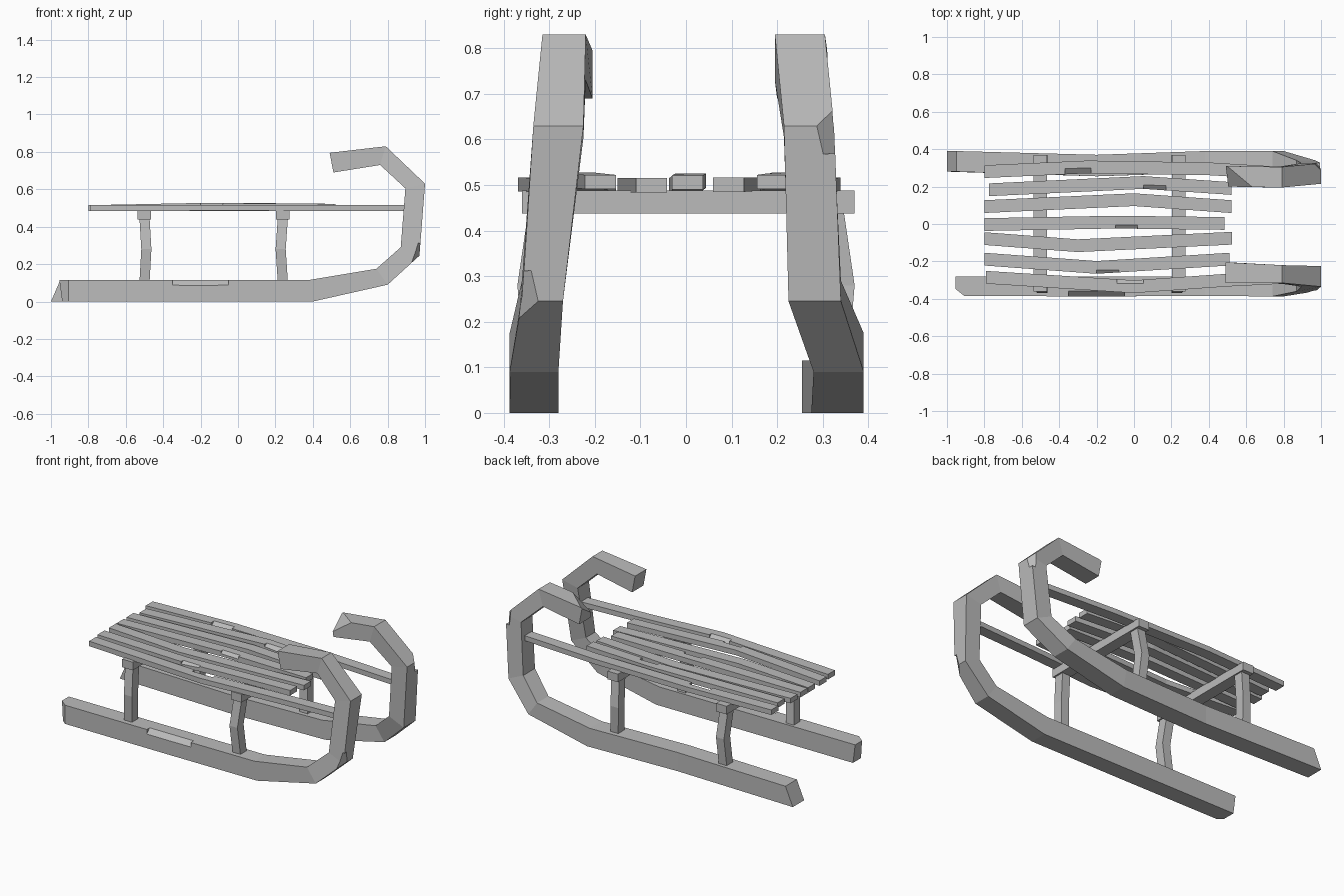
import bpy, bmesh
from mathutils import Vector

if "Cube" in bpy.data.objects:
    bpy.data.objects.remove(bpy.data.objects["Cube"], do_unlink=True)

wood = bpy.data.materials.new("grey_wood")
wood.use_nodes = True
GREY = (0.5, 0.5, 0.5, 1)
wood.diffuse_color = GREY
wood.node_tree.nodes["Principled BSDF"].inputs["Base Color"].default_value = GREY


def loft(name, rings):
    """Join four-cornered cross-sections into one closed beam."""
    bm = bmesh.new()
    loops = [[bm.verts.new(p) for p in ring] for ring in rings]
    for a, b in zip(loops, loops[1:]):
        for i in range(4):
            j = (i + 1) % 4
            bm.faces.new((a[i], a[j], b[j], b[i]))
    bm.faces.new(loops[0])
    bm.faces.new(loops[-1])
    bmesh.ops.recalc_face_normals(bm, faces=bm.faces)
    mesh = bpy.data.meshes.new(name)
    bm.to_mesh(mesh)
    bm.free()
    mesh.materials.append(wood)
    obj = bpy.data.objects.new(name, mesh)
    bpy.context.collection.objects.link(obj)
    return obj


def nick(obj, point, normal, depth, size=0.2):
    """Chip a flat facet off a corner or edge."""
    n = Vector(normal).normalized()
    bpy.ops.mesh.primitive_cube_add(size=size, location=Vector(point) + n * (size / 2 - depth))
    cutter = bpy.context.object
    cutter.rotation_euler = n.to_track_quat("Z", "X").to_euler()
    cutter.hide_render = True
    mod = obj.modifiers.new("chip", "BOOLEAN")
    mod.operation, mod.object, mod.solver = "DIFFERENCE", cutter, "EXACT"
    bpy.context.view_layer.objects.active = obj
    bpy.ops.object.modifier_apply(modifier=mod.name)
    bpy.data.objects.remove(cutter, do_unlink=True)
    obj.data.materials.clear()
    obj.data.materials.append(wood)


# Runners: outer and inner line of the curl, then the sideways limits
outer = [(-1, 0), (-0.2, 0), (0.4, 0), (0.8, 0.09), (0.97, 0.245),
         (1, 0.63), (0.79, 0.83), (0.49, 0.795)]
inner = [(-0.95, 0.115), (-0.2, 0.115), (0.38, 0.115), (0.74, 0.175), (0.87, 0.29),
         (0.895, 0.605), (0.76, 0.73), (0.51, 0.69)]
left_y = [(0.28, 0.39), (0.255, 0.37), (0.275, 0.39), (0.28, 0.39), (0.225, 0.34),
          (0.215, 0.325), (0.195, 0.305), (0.2, 0.31)]
right_y = [(-0.385, -0.28), (-0.387, -0.28), (-0.385, -0.28), (-0.387, -0.28),
           (-0.36, -0.27), (-0.335, -0.225), (-0.315, -0.22), (-0.315, -0.205)]


def runner(name, widths, tail):
    rings = []
    for i, ((ox, oz), (ix, iz), (a, b)) in enumerate(zip(outer, inner, widths)):
        if i == 0:
            ox, ix = tail
        rings.append([(ox, a, oz), (ox, b, oz), (ix, b, iz), (ix, a, iz)])
    return loft(name, rings)


left = runner("left_runner", left_y, (-1, -0.95))
right = runner("right_runner", right_y, (-0.94, -0.955))
nick(left, (0.5, 0.2, 0.79), (-0.5, -0.5, 0.7), 0.05)
nick(left, (1, 0.325, 0.63), (0.8, 0.7, 0.1), 0.025, 0.12)
nick(right, (-0.955, -0.385, 0.06), (-0.6, -0.75, 0), 0.03, 0.3)
nick(right, (-0.2, -0.387, 0.115), (0, -0.7, 0.7), 0.02, 0.3)
nick(right, (0.97, -0.36, 0.25), (0.8, -0.6, -0.2), 0.02, 0.12)


def slat(name, points, width=0.068, z=0.484, thick=0.031):
    """Thin board through (x, y, lift) points."""
    h = width / 2
    return loft(name, [[(x, y - h, z + up), (x, y + h, z + up),
                        (x, y + h, z + up + thick), (x, y - h, z + up + thick)]
                       for x, y, up in points])


# Side rails run on into the curls
rail_l = slat("left_rail", [(-0.8, 0.28, 0), (-0.25, 0.305, 0.002), (0.4, 0.295, 0), (0.9, 0.265, 0)])
rail_r = slat("right_rail", [(-0.79, -0.285, 0), (0, -0.335, 0.002), (0.5, -0.3, 0), (0.9, -0.28, 0)])
nick(rail_l, (-0.3, 0.272, 0.516), (0, -0.6, 0.8), 0.015, 0.14)
nick(rail_r, (-0.02, -0.3, 0.516), (0, 0.7, 0.7), 0.012, 0.14)

# Seat slats: back end, bend and front end, each with its sideways place
seat = [(-0.775, 0.52, 0.05, 0.183, 0.222, 0.19, 0.012),
        (-0.8, 0.52, 0, 0.093, 0.13, 0.093, 0.002),
        (-0.8, 0.485, -0.1, -0.003, 0.01, 0.003, 0.01),
        (-0.8, 0.525, -0.3, -0.078, -0.116, -0.076, 0),
        (-0.8, 0.51, -0.2, -0.188, -0.232, -0.188, 0.012)]
for i, (x0, x1, xm, y0, ym, y1, up) in enumerate(seat):
    board = slat(f"seat_slat_{i + 1}", [(x0, y0, 0), (xm, ym, up), (x1, y1, up * 0.6)])
    if i in (0, 2, 4):
        nick(board, (xm + 0.06, ym - 0.034, 0.515 + up), (0, -0.6, 0.8), 0.012, 0.12)

# Crossbars, and slightly bent posts standing on the runners
for place, x in (("back", -0.5), ("front", 0.24)):
    loft(place + "_crossbar", [[(x - 0.036, y, 0.438), (x + 0.036, y, 0.438),
                                (x + 0.036, y, 0.488), (x - 0.036, y, 0.488)]
                               for y in (-0.36, 0.37)])
    for side, s in (("left", 1), ("right", -1)):
        bow = 0.01 if place == "back" else -0.012
        rings = []
        for z, y, dx in ((0.1, 0.325, 0), (0.28, 0.34, bow), (0.45, 0.315, 0)):
            rings.append([(x + dx + a * 0.027, s * y + b * 0.03, z)
                          for a, b in ((-1, -1), (1, -1), (1, 1), (-1, 1))])
        loft(f"{place}_{side}_post", rings)
